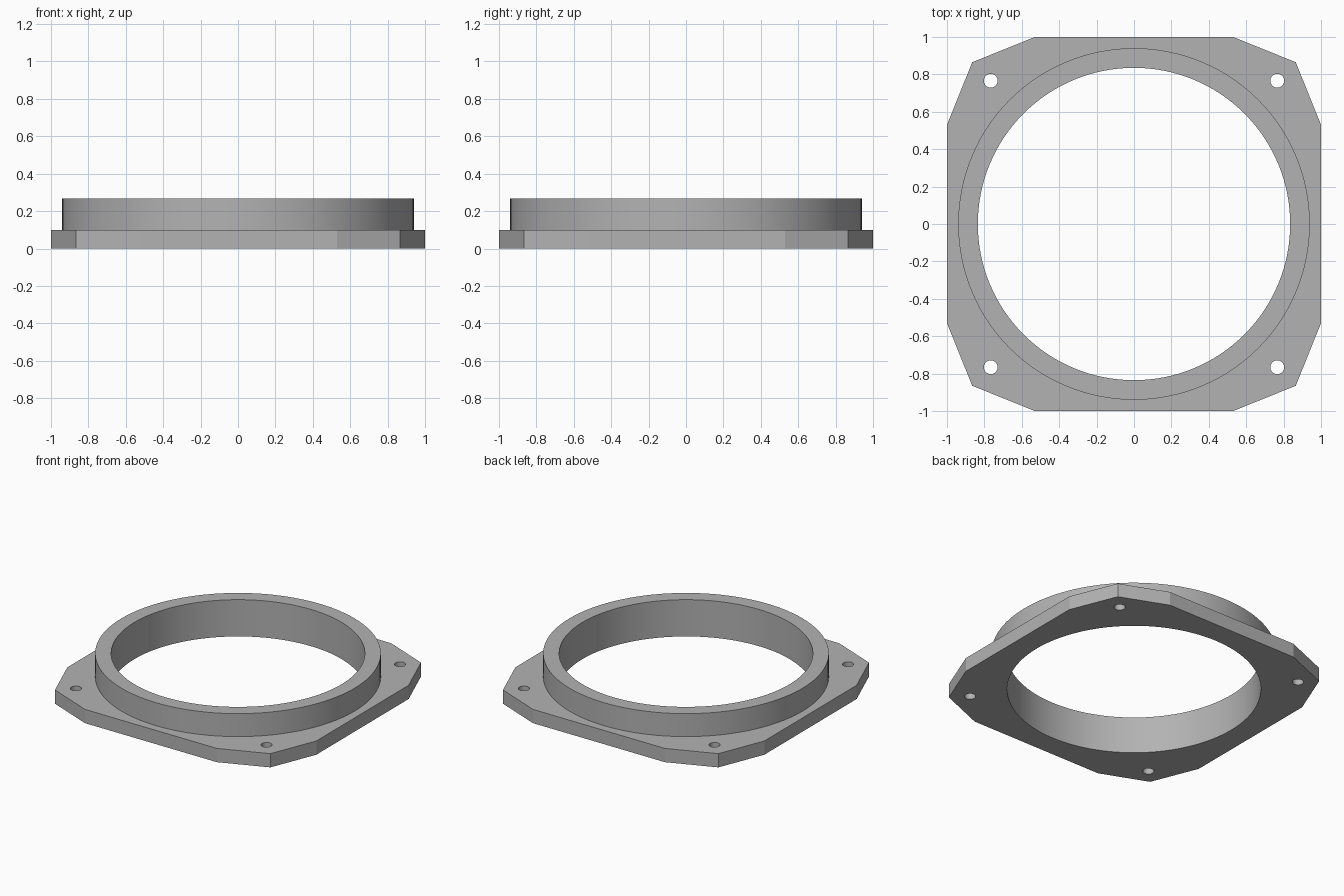
import bpy
import bmesh
import math

cube = bpy.data.objects.get("Cube")
if cube:
    bpy.data.objects.remove(cube, do_unlink=True)

PLATE_TOP, RING_TOP = 0.10, 0.267
RING_RADIUS, BORE_RADIUS = 0.94, 0.835
HOLE_RADIUS, HOLE_OFFSET = 0.037, 0.766
FLAT_HALF, CORNER = 0.53, 0.865

grey = bpy.data.materials.new("grey metal")
grey.use_nodes = True
colour = (0.45, 0.45, 0.45, 1)
grey.diffuse_color = colour
grey.node_tree.nodes["Principled BSDF"].inputs["Base Color"].default_value = colour


def prism(name, outline, bottom, top):
    """Extrude a flat outline between two heights."""
    bm = bmesh.new()
    face = bm.faces.new([bm.verts.new((x, y, bottom)) for x, y in outline])
    extruded = bmesh.ops.extrude_face_region(bm, geom=[face])["geom"]
    for v in extruded:
        if isinstance(v, bmesh.types.BMVert):
            v.co.z = top
    bmesh.ops.recalc_face_normals(bm, faces=bm.faces)
    mesh = bpy.data.meshes.new(name)
    bm.to_mesh(mesh)
    bm.free()
    obj = bpy.data.objects.new(name, mesh)
    mesh.materials.append(grey)
    bpy.context.collection.objects.link(obj)
    return obj


def circle(radius, sides, cx=0, cy=0):
    angles = [2 * math.pi * i / sides for i in range(sides)]
    return [(cx + radius * math.cos(a), cy + radius * math.sin(a)) for a in angles]


def combine(target, tool, operation):
    """Apply a boolean and discard the tool."""
    mod = target.modifiers.new(tool.name, "BOOLEAN")
    mod.operation = operation
    mod.solver = "EXACT"
    mod.object = tool
    bpy.context.view_layer.objects.active = target
    bpy.ops.object.modifier_apply(modifier=mod.name)
    bpy.data.objects.remove(tool, do_unlink=True)


# Mounting plate: one quarter of the outline, turned four times
outline = []
quarter = [(1, -FLAT_HALF), (1, FLAT_HALF), (CORNER, CORNER)]
for _ in range(4):
    outline += quarter
    quarter = [(-y, x) for x, y in quarter]
flange = prism("ring_flange", outline, 0, PLATE_TOP)

# Raised collar
combine(flange, prism("collar", circle(RING_RADIUS, 128), PLATE_TOP / 2, RING_TOP), "UNION")

# Central bore and corner bolt holes
combine(flange, prism("bore", circle(BORE_RADIUS, 128), -1, 1), "DIFFERENCE")
for sx in (-1, 1):
    for sy in (-1, 1):
        rim = circle(HOLE_RADIUS, 32, sx * HOLE_OFFSET, sy * HOLE_OFFSET)
        combine(flange, prism("bolt_hole", rim, -1, 1), "DIFFERENCE")

# Smooth round walls, crisp plate corners
bpy.ops.object.select_all(action="DESELECT")
flange.select_set(True)
bpy.context.view_layer.objects.active = flange
bpy.ops.object.shade_smooth_by_angle(angle=math.radians(15))
